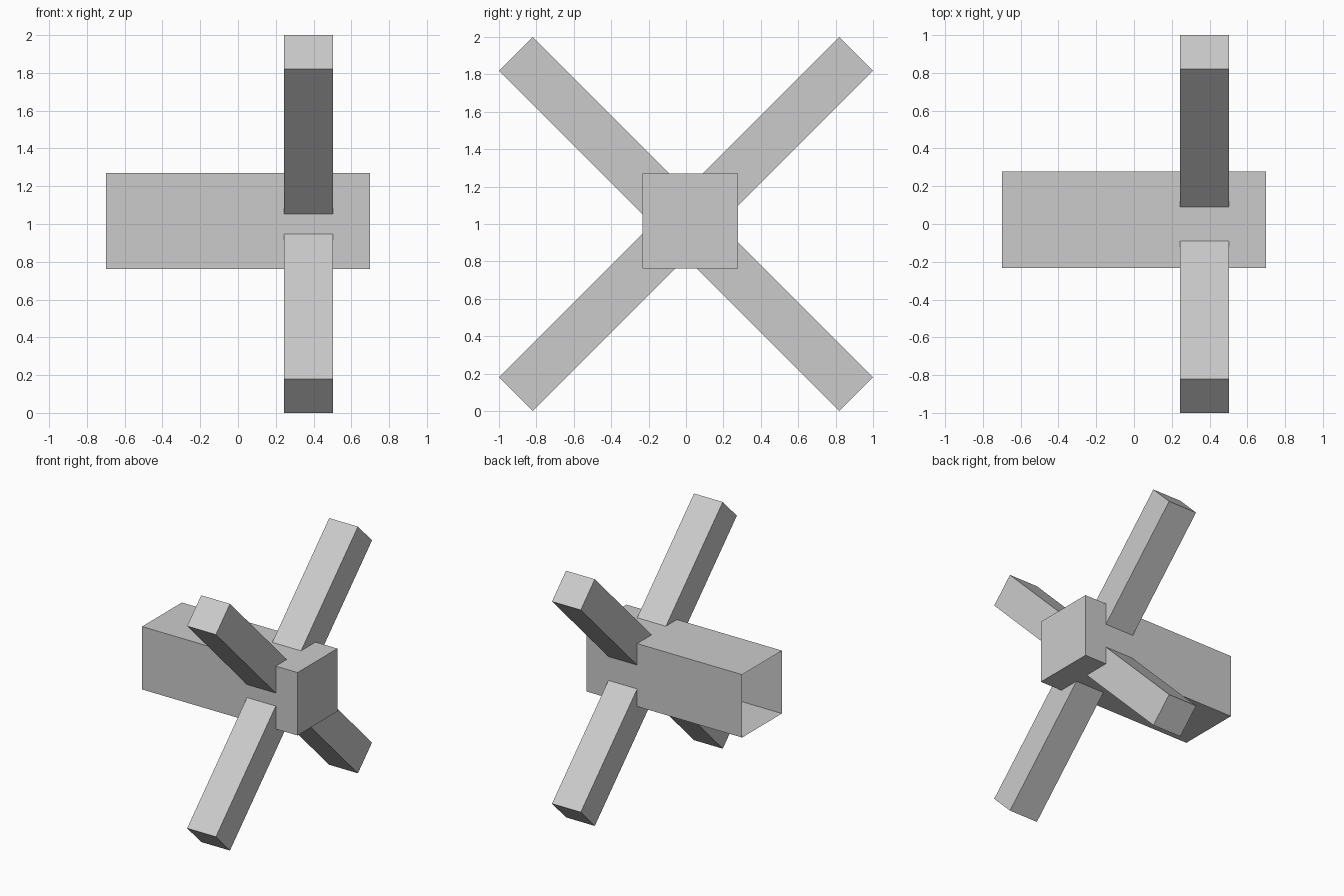
import bpy, bmesh, math
from mathutils import Matrix, Vector

if "Cube" in bpy.data.objects:
    bpy.data.objects.remove(bpy.data.objects["Cube"])


def add_box(name, size, centre, tilt=0.0, open_left=False):
    """Box tilted about the x axis; optionally without its -x end face."""
    bm = bmesh.new()
    bmesh.ops.create_cube(bm, size=1.0, matrix=Matrix.Diagonal((*size, 1.0)))
    if open_left:
        ends = [f for f in bm.faces if f.calc_center_median().x < -0.4 * size[0]]
        bmesh.ops.delete(bm, geom=ends, context='FACES_ONLY')
    mesh = bpy.data.meshes.new(name)
    bm.to_mesh(mesh)
    bm.free()
    obj = bpy.data.objects.new(name, mesh)
    obj.location = Vector(centre)
    obj.rotation_euler.x = tilt
    bpy.context.collection.objects.link(obj)
    return obj


# Hollow body, open at its left end
add_box("body", (1.395, 0.51, 0.51), (0, 0.022, 1.016), open_left=True)

# Two long bars crossing through the body form the four blades
blade_width = 0.255
blade_length = 2 * math.sqrt(2) - blade_width
for name, angle in (("blade_bar_rising", 45), ("blade_bar_falling", -45)):
    add_box(name, (0.258, blade_length, blade_width), (0.373, 0, 1), math.radians(angle))
